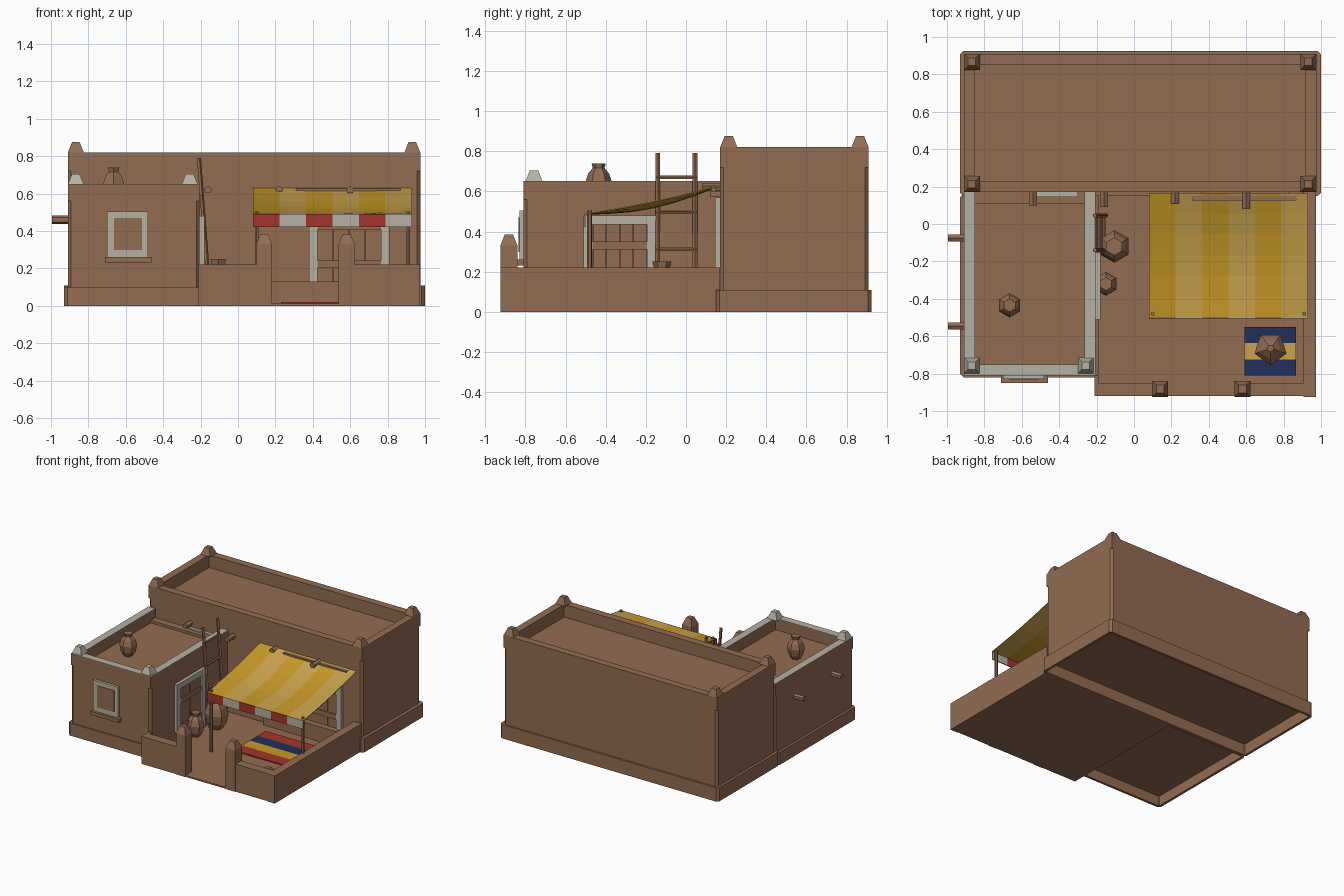
import bpy, bmesh, math
from mathutils import Vector, Matrix

cube = bpy.data.objects.get("Cube")
if cube:
    bpy.data.objects.remove(cube)


def material(name, *rgb):
    m = bpy.data.materials.new(name)
    m.use_nodes = True
    m.diffuse_color = (*rgb, 1)
    m.node_tree.nodes["Principled BSDF"].inputs["Base Color"].default_value = (*rgb, 1)
    return m


CLAY = material("clay brown", 0.29, 0.15, 0.085)
LIME = material("limewash", 0.47, 0.44, 0.37)
GOLD = material("gold cloth", 0.58, 0.32, 0.02)
PALE = material("pale gold cloth", 0.6, 0.37, 0.075)
RED = material("red cloth", 0.36, 0.035, 0.025)
NAVY = material("navy cloth", 0.015, 0.028, 0.1)


def finish(name, bm, *mats):
    bmesh.ops.recalc_face_normals(bm, faces=bm.faces)
    me = bpy.data.meshes.new(name)
    bm.to_mesh(me)
    bm.free()
    for m in mats:
        me.materials.append(m)
    ob = bpy.data.objects.new(name, me)
    bpy.context.collection.objects.link(ob)
    return ob


def add_box(bm, x0, x1, y0, y1, z0, z1, index=0):
    size = Matrix.Diagonal((x1 - x0, y1 - y0, z1 - z0, 1))
    mid = Matrix.Translation(((x0 + x1) / 2, (y0 + y1) / 2, (z0 + z1) / 2))
    new = bmesh.ops.create_cube(bm, size=1, matrix=mid @ size)["verts"]
    for f in {f for v in new for f in v.link_faces}:
        f.material_index = index


def boxes(name, mat, *bounds):
    bm = bmesh.new()
    for b in bounds:
        add_box(bm, *b)
    return finish(name, bm, mat)


def ring(x0, x1, y0, y1, z0, z1, t):
    """Four walls around a rectangle: front, back, and full-depth sides."""
    return [(x0 + t, x1 - t, y0, y0 + t, z0, z1), (x0 + t, x1 - t, y1 - t, y1, z0, z1),
            (x0, x0 + t, y0, y1, z0, z1), (x1 - t, x1, y0, y1, z0, z1)]


def block(name, x0, x1, y0, y1, z0, z1, hollow=0.0):
    """Wall mass with chamfered vertical corners, optionally hollow underneath."""
    bm = bmesh.new()
    add_box(bm, x0, x1, y0, y1, z0, z1)
    upright = [e for e in bm.edges if abs(e.verts[0].co.z - e.verts[1].co.z) > 0.05]
    bmesh.ops.bevel(bm, geom=upright, offset=0.018, segments=1, affect='EDGES')
    if hollow:
        bm.normal_update()
        base = [f for f in bm.faces if f.normal.z < -0.9]
        bmesh.ops.inset_region(bm, faces=base, thickness=0.02, use_even_offset=True)
        well = bmesh.ops.extrude_discrete_faces(bm, faces=base)["faces"]
        bmesh.ops.translate(bm, verts=list({v for f in well for v in f.verts}), vec=(0, 0, hollow))
    return finish(name, bm, CLAY)


def lathe(name, x, y, z, sides, profile, mat=CLAY, turn=0.0):
    """Faceted turned shape from (radius, height) pairs."""
    bm = bmesh.new()
    loops = []
    for r, h in profile:
        angles = [turn + math.tau * i / sides for i in range(sides)]
        loops.append([bm.verts.new((x + r * math.cos(a), y + r * math.sin(a), z + h)) for a in angles])
    for a, b in zip(loops, loops[1:]):
        for i in range(sides):
            j = (i + 1) % sides
            bm.faces.new((a[i], a[j], b[j], b[i]))
    bm.faces.new(loops[0])
    bm.faces.new(loops[-1])
    return finish(name, bm, mat)


def finial(name, x, y, z, mat=CLAY):
    lathe(name, x, y, z, 4, [(0.06, 0), (0.029, 0.055)], mat, math.pi / 4)


def rods(name, mat, radius, sides, *pairs):
    bm = bmesh.new()
    for p, q in pairs:
        p, q = Vector(p), Vector(q)
        turn = (q - p).to_track_quat('Z', 'Y').to_matrix().to_4x4()
        bmesh.ops.create_cone(bm, cap_ends=True, segments=sides, radius1=radius, radius2=radius,
                              depth=(q - p).length, matrix=Matrix.Translation((p + q) / 2) @ turn)
    return finish(name, bm, mat)


# Main house: plinth, wall mass, parapet and corner finials
block("main_plinth", -0.93, 1.0, 0.15, 0.925, 0, 0.11, 0.09)
block("main_walls", -0.91, 0.975, 0.17, 0.91, 0.1, 0.72)
boxes("main_parapet", CLAY, *ring(-0.91, 0.975, 0.17, 0.91, 0.72, 0.82, 0.06))
for x in (-0.867, 0.932):
    for y in (0.213, 0.867):
        finial("main_finial", x, y, 0.82)

# Side wing: plinth, walls, limewashed parapet top and finials
block("wing_plinth", -0.93, -0.19, -0.82, 0.16, 0, 0.1, 0.08)
block("wing_walls", -0.91, -0.205, -0.81, 0.18, 0.09, 0.56)
for name, mat, low, high in (("wing_parapet", CLAY, 0.56, 0.648), ("wing_parapet_cap", LIME, 0.648, 0.652)):
    front, back, left, right = ring(-0.91, -0.205, -0.81, 0.172, low, high, 0.06)
    boxes(name, mat, front, left, right)
boxes("wing_roof_curb", CLAY, (-0.85, -0.265, 0.11, 0.172, 0.56, 0.58))
for x in (-0.867, -0.258):
    finial("wing_finial", x, -0.757, 0.65, LIME)
boxes("roof_hatch_frame", LIME, (-0.54, -0.30, 0.145, 0.18, 0.5, 0.59))

# Wing window
boxes("window_frame", LIME, (-0.70, -0.48, -0.83, -0.80, 0.26, 0.505))
boxes("window_shutter", CLAY, (-0.662, -0.512, -0.834, -0.828, 0.298, 0.47))
boxes("window_sill", CLAY, (-0.71, -0.46, -0.85, -0.80, 0.232, 0.26))


def door(name, width, height, post, place):
    """Planked door facing -y, standing at the origin, then placed."""
    w = width / 2
    frame = boxes(name + "_frame", LIME, (-w, post - w, -0.025, 0.01, 0, height),
                  (w - post, w, -0.025, 0.01, 0, height),
                  (post - w, w - post, -0.025, 0.01, height - post, height))
    inner = w - post
    step = inner * 2 / 4
    planks = [(-inner + i * step + 0.001, -inner + (i + 1) * step - 0.001, -0.01, 0.01, 0, height - post)
              for i in range(4)]
    bars = [(-inner, inner, -0.02, 0, height * k, height * k + 0.04) for k in (0.2, 0.64)]
    leaf = boxes(name + "_leaf", CLAY, *planks, *bars)
    for ob in (frame, leaf):
        ob.matrix_world = place


door("main_door", 0.43, 0.46, 0.045, Matrix.Translation((0.595, 0.17, 0.11)))
door("wing_door", 0.36, 0.47, 0.045,
     Matrix.Translation((-0.205, -0.33, 0.01)) @ Matrix.Rotation(math.pi / 2, 4, 'Z'))
boxes("door_step", CLAY, (0.15, 0.9, 0.11, 0.17, 0, 0.13))
boxes("door_lintel", CLAY, (0.36, 0.83, 0.12, 0.18, 0.572, 0.6))

# Projecting roof beams
rods("house_beams", CLAY, 0.022, 5, *[((x, 0.2, 0.62), (x, y, 0.62))
     for x, y in ((-0.54, 0.1), (-0.16, 0.09), (0.22, 0.11), (0.60, 0.08))])
rods("wing_beams", CLAY, 0.022, 6, *[((-0.88, y, 0.46), (-0.995, y, 0.46)) for y in (-0.075, -0.545)])

# Courtyard floor, low walls and gate posts
boxes("courtyard_floor", CLAY, (-0.205, 0.97, -0.92, 0.16, 0, 0.012))
boxes("courtyard_walls", CLAY, (-0.21, 0.12, -0.92, -0.85, 0, 0.22), (0.6, 0.905, -0.92, -0.85, 0, 0.22),
      (0.905, 0.972, -0.925, 0.17, 0, 0.22), (-0.21, -0.19, -0.85, -0.81, 0, 0.22))
for x in (0.14, 0.58):
    boxes("gate_post", CLAY, (x - 0.042, x + 0.042, -0.924, -0.84, 0, 0.33))
    finial("gate_post_top", x, -0.882, 0.33)

# Awning: striped cloth sagging in the middle, valance, poles and wall rail
bm = bmesh.new()
stripe = 0.85 / 6


def cloth_height(u, v):
    belly = 0.01 + 0.03 * math.sin(math.pi * u)
    return 0.63 - 0.14 * v - belly * math.sin(math.pi * v)


for i in range(6):
    x0, x1 = 0.08 + i * stripe, 0.08 + (i + 1) * stripe
    rows = []
    for k in range(7):
        v = k / 6
        y, za, zb = 0.165 - 0.665 * v, cloth_height(i / 6, v), cloth_height((i + 1) / 6, v)
        rows.append([bm.verts.new(p) for p in
                     ((x0, y, za), (x1, y, zb), (x1, y, zb - 0.006), (x0, y, za - 0.006))])
    for a, b in zip(rows, rows[1:]):
        for k in range(4):
            bm.faces.new((a[k], a[k - 1], b[k - 1], b[k])).material_index = i % 2
    bm.faces.new(rows[0])
    bm.faces.new(rows[-1])
finish("awning_cloth", bm, GOLD, PALE)
bm = bmesh.new()
for i in range(6):
    add_box(bm, 0.08 + i * stripe, 0.08 + (i + 1) * stripe, -0.506, -0.498, 0.422, 0.49, i % 2)
finish("awning_valance", bm, RED, LIME)
rods("awning_poles", CLAY, 0.012, 6, *[((x, -0.48, 0), (x, -0.48, 0.505)) for x in (0.1, 0.91)])
boxes("awning_rail", CLAY, (0.31, 0.87, 0.125, 0.15, 0.6, 0.628))

# Ladder leaning on the wing
foot, top = Vector((-0.15, 0, 0.01)), Vector((-0.21, 0, 0.79))
rods("ladder_rails", CLAY, 0.012, 5, *[(foot + Vector((0, y, 0)), top + Vector((0, y, 0)))
     for y in (-0.14, 0.045)])
rods("ladder_rungs", CLAY, 0.009, 5, *[(p + Vector((0, -0.15, 0)), p + Vector((0, 0.055, 0)))
     for p in (foot.lerp(top, t) for t in (0.16, 0.385, 0.62, 0.845))])

# Faceted clay pots and a sack
POT = [(0.5, 0), (0.85, 0.2), (1, 0.5), (0.8, 0.72), (0.45, 0.87), (0.55, 1)]
for name, x, y, z, r, h in (("roof_pot", -0.665, -0.435, 0.56, 0.065, 0.18),
                            ("large_pot", -0.105, -0.12, 0.01, 0.087, 0.24),
                            ("small_pot", -0.15, -0.32, 0.01, 0.064, 0.19)):
    lathe(name, x, y, z, 6, [(a * r, b * h) for a, b in POT], turn=math.pi / 6)
lathe("sack", 0.73, -0.665, 0.015, 5, [(0.07, 0), (0.09, 0.04), (0.06, 0.08), (0.02, 0.11)], turn=-math.pi / 2)


# Striped rugs
def rug(name, x0, x1, y0, y1, colours):
    bm = bmesh.new()
    step = (y1 - y0) / len(colours)
    used = list(dict.fromkeys(colours))
    for i, c in enumerate(colours):
        add_box(bm, x0, x1, y0 + i * step, y0 + (i + 1) * step, 0.012, 0.021, used.index(c))
    finish(name, bm, *used)


rug("awning_rug", 0.23, 0.70, -0.38, 0.02, [RED, GOLD, NAVY, RED])
rug("corner_rug", 0.59, 0.865, -0.81, -0.55, [NAVY, PALE, NAVY])
